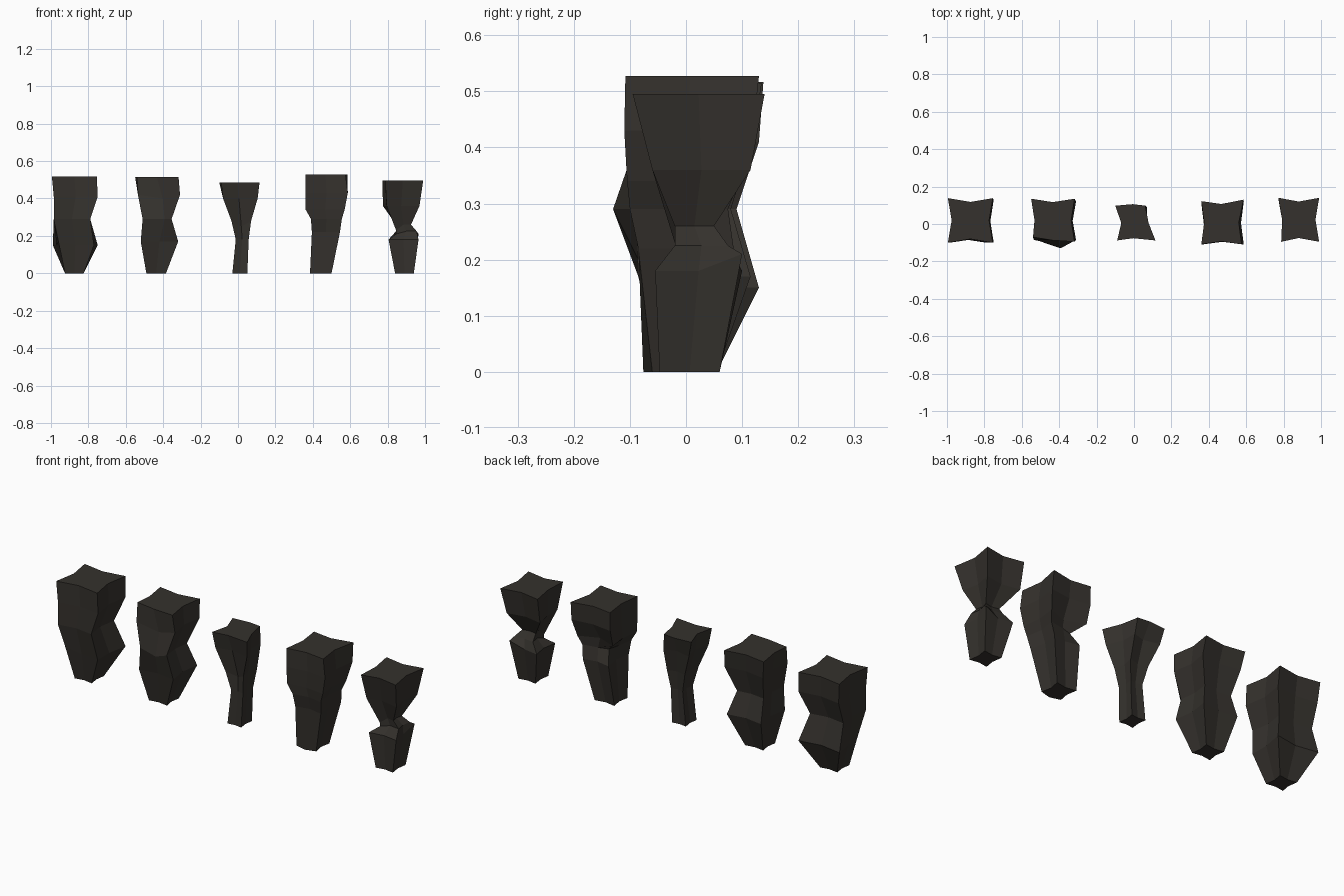
import bpy, bmesh
from mathutils import Vector

# Dark basalt material
rock = bpy.data.materials.new("dark_rock")
rock.diffuse_color = (0.035, 0.031, 0.026, 1)


def pillar(name, rings, bumps={}):
    """Loft eight-sided rings (z, left, right, front, back, pinch).
    Ring order: FL, F, FR, R, BR, B, BL, L.  bumps moves (ring, corner)."""
    bm = bmesh.new()
    loops = []
    for i, (z, x0, x1, y0, y1, p) in enumerate(rings):
        cx, cy = (x0 + x1) / 2, (y0 + y1) / 2
        pts = [(x0, y0), (cx, y0 + p), (x1, y0), (x1 - p, cy),
               (x1, y1), (cx, y1 - p), (x0, y1), (x0 + p, cy)]
        loops.append([bm.verts.new(Vector((x, y, z)) + Vector(bumps.get((i, k), (0, 0, 0))))
                      for k, (x, y) in enumerate(pts)])
    for a, b in zip(loops, loops[1:]):
        for k in range(8):
            n = (k + 1) % 8
            bm.faces.new((a[k], a[n], b[n], b[k]))
    bm.faces.new(loops[0][::-1])
    bm.faces.new(loops[-1])
    bmesh.ops.recalc_face_normals(bm, faces=bm.faces)
    me = bpy.data.meshes.new(name)
    bm.to_mesh(me)
    bm.free()
    me.materials.append(rock)
    ob = bpy.data.objects.new(name, me)
    bpy.context.collection.objects.link(ob)
    return ob


# Broad pillar, far left
pillar("rock_pillar_wide", [
    (0.0, -0.925, -0.825, -0.045, 0.055, 0.008),
    (0.15, -0.99, -0.75, -0.085, 0.13, 0.02),
    (0.29, -0.985, -0.79, -0.10, 0.09, 0.015),
    (0.41, -0.985, -0.75, -0.10, 0.13, 0.018),
    (0.517, -0.995, -0.755, -0.10, 0.138, 0.02)],
    {(1, 0): (0.03, 0.01, 0.02), (1, 2): (-0.02, 0.01, 0)})

# Pillar with a front ridge
pillar("rock_pillar_ridged", [
    (0.0, -0.49, -0.385, -0.045, 0.055, 0.008),
    (0.17, -0.52, -0.32, -0.085, 0.115, 0.015),
    (0.29, -0.51, -0.355, -0.09, 0.08, 0.01),
    (0.42, -0.535, -0.31, -0.085, 0.12, 0.018),
    (0.515, -0.55, -0.318, -0.095, 0.135, 0.018)],
    {(2, 1): (0.04, -0.05, 0), (3, 1): (0.02, -0.02, -0.02),
     (4, 0): (0.01, 0.025, 0), (4, 1): (0, -0.01, 0)})

# Slender centre pillar
pillar("rock_pillar_slender", [
    (0.0, -0.03, 0.05, -0.045, 0.045, 0.006),
    (0.18, -0.012, 0.057, -0.04, 0.045, 0.008),
    (0.28, -0.035, 0.07, -0.055, 0.06, 0.012),
    (0.40, -0.08, 0.09, -0.075, 0.09, 0.02),
    (0.485, -0.10, 0.09, -0.088, 0.098, 0.012)],
    {(4, 2): (0.025, 0, 0), (4, 4): (-0.03, 0, 0), (4, 5): (0, 0.02, 0),
     (4, 7): (0.02, 0, 0), (4, 0): (0.01, 0, 0), (3, 2): (0.015, 0, 0),
     (3, 4): (-0.02, 0, 0), (2, 1): (0, 0.02, -0.03)})

# Overhanging pillar
pillar("rock_pillar_overhang", [
    (0.0, 0.385, 0.50, -0.06, 0.05, 0.01),
    (0.22, 0.395, 0.545, -0.085, 0.085, 0.015),
    (0.29, 0.39, 0.555, -0.10, 0.075, 0.015),
    (0.34, 0.362, 0.57, -0.105, 0.095, 0.012),
    (0.43, 0.36, 0.587, -0.11, 0.12, 0.015),
    (0.527, 0.36, 0.575, -0.108, 0.122, 0.015)],
    {(0, 1): (0, -0.026, 0), (3, 5): (0, -0.03, 0),
     (5, 4): (0.01, 0.008, 0), (2, 6): (0.03, -0.03, 0)})

# Waisted pillar, far right
pillar("rock_pillar_waisted", [
    (0.0, 0.84, 0.94, -0.047, 0.06, 0.008),
    (0.18, 0.805, 0.965, -0.055, 0.10, 0.012),
    (0.225, 0.845, 0.955, -0.02, 0.075, 0.008),
    (0.26, 0.845, 0.925, -0.02, 0.05, 0.008),
    (0.36, 0.775, 0.97, -0.06, 0.115, 0.018),
    (0.495, 0.772, 0.99, -0.095, 0.14, 0.02)],
    {(1, 4): (0, 0, 0.03), (2, 0): (0, 0, -0.015), (3, 0): (0, 0, -0.03),
     (5, 0): (0.015, 0, 0), (4, 0): (0.02, 0, 0)})
